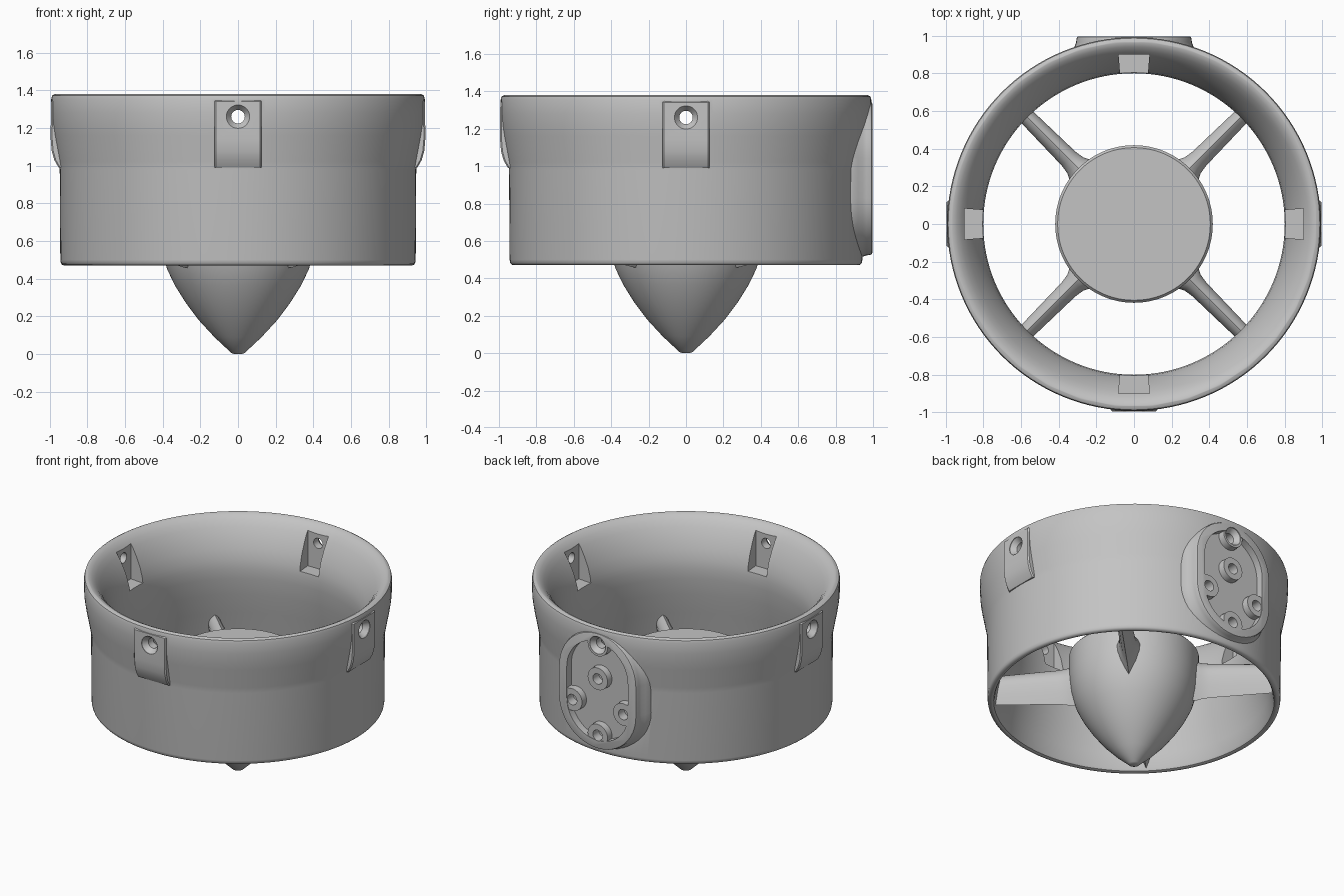
import bpy, bmesh
from math import sin, cos, pi, radians
from mathutils import Vector, Matrix

old = bpy.data.objects.get("Cube")
if old:
    bpy.data.objects.remove(old)

grey = bpy.data.materials.new("plain_grey")
grey.use_nodes = True
COLOUR = (0.55, 0.55, 0.55, 1)
grey.diffuse_color = COLOUR
grey.node_tree.nodes["Principled BSDF"].inputs["Base Color"].default_value = COLOUR
BACK = 180


def finish(name, bm):
    bmesh.ops.recalc_face_normals(bm, faces=bm.faces)
    mesh = bpy.data.meshes.new(name)
    bm.to_mesh(mesh)
    bm.free()
    mesh.materials.append(grey)
    obj = bpy.data.objects.new(name, mesh)
    bpy.context.collection.objects.link(obj)
    return obj


def loft(name, rings, angle=0):
    """Skin a stack of rings of (sideways, outward, up) points, turned about z."""
    turn = Matrix.Rotation(radians(angle), 3, "Z")
    bm = bmesh.new()
    loops = [[bm.verts.new(turn @ Vector((u, -d, z))) for u, d, z in ring] for ring in rings]
    for a, b in zip(loops, loops[1:]):
        for i in range(len(a)):
            j = (i + 1) % len(a)
            bm.faces.new((a[i], a[j], b[j], b[i]))
    bm.faces.new(loops[0])
    bm.faces.new(loops[-1])
    return finish(name, bm)


def lathe(name, profile, steps=128):
    """Turn a profile of (radius, height) points into a closed solid."""
    circle = [2 * pi * i / steps for i in range(steps)]
    return loft(name, [[(r * cos(a), r * sin(a), z) for a in circle] for r, z in profile])


def rod(name, z, ends, angle=0, u=0, steps=32):
    """Round bar through (radius, outward) ends."""
    circle = [2 * pi * i / steps for i in range(steps)]
    return loft(name, [[(u + r * cos(a), d, z + r * sin(a)) for a in circle]
                       for r, d in ends], angle)


def stadium(half_width, low, high, d, steps=24):
    """Upright ring with round ends."""
    pts = []
    for centre, start in ((high - half_width, 0), (low + half_width, pi)):
        for i in range(steps + 1):
            a = start + pi * i / steps
            pts.append((half_width * cos(a), d, centre + half_width * sin(a)))
    return pts


def combine(target, tool, operation):
    mod = target.modifiers.new(operation.lower(), "BOOLEAN")
    mod.operation = operation
    mod.solver = "EXACT"
    mod.object = tool
    bpy.context.view_layer.objects.active = target
    bpy.ops.object.modifier_apply(modifier=mod.name)
    bpy.data.objects.remove(tool)


def smooth(obj):
    bpy.ops.object.select_all(action="DESELECT")
    obj.select_set(True)
    bpy.context.view_layer.objects.active = obj
    bpy.ops.object.shade_smooth_by_angle(angle=radians(35))


# Duct outer body, flared towards the top
duct = lathe("duct", [
    (0.92, 0.47), (0.932, 0.473), (0.94, 0.482), (0.943, 0.5), (0.946, 0.98), (0.952, 1.02),
    (0.978, 1.16), (0.987, 1.22), (0.991, 1.28), (0.991, 1.355), (0.986, 1.372), (0.972, 1.38)])

# Screw pads on the front and both sides, with softened side edges
pad_side = [(0.86, 1.35), (0.98, 1.35), (0.993, 1.34), (0.994, 1.14), (0.989, 1.08),
            (0.975, 1.03), (0.952, 0.99), (0.86, 0.99)]
for angle in (0, 90, -90):
    pad = loft("pad", [[(u, d - drop, z) for d, z in pad_side] for u, drop in (
        (-0.125, 0.008), (-0.117, 0), (0.117, 0), (0.125, 0.008))], angle)
    combine(duct, pad, "UNION")

# Mounting plate on the back: soft skirt, rounded lip, sunk field
plate = loft("plate", [stadium(0.305 + g, 0.525 - g, 1.345 + g, d) for d, g in (
    (0.85, 0.045), (0.895, 0.035), (0.92, 0.022), (0.945, 0.009), (0.965, 0.002),
    (0.985, 0), (0.993, -0.004), (0.996, -0.012))], BACK)
combine(duct, plate, "UNION")
field = loft("field", [stadium(0.24, 0.585, 1.285, d) for d in (0.945, 1.1)], BACK)
combine(duct, field, "DIFFERENCE")

# Bolt bosses in the sunk field, the outer ones tied to the rim by a web
TOP_HOLE = 1.26
bolts = [(0, 1.02), (0, 0.62), (0.2, 0.82), (-0.2, 0.82)]
for u, z in bolts + [(0, TOP_HOLE)]:
    combine(duct, rod("boss", z, [(0.082, 0.9), (0.078, 0.992)], BACK, u), "UNION")
R = 0.075
for u0, u1, z0, z1 in ((-R, R, 0.56, 0.62), (-R, R, TOP_HOLE, 1.31),
                       (0.2, 0.27, 0.82 - R, 0.82 + R), (-0.27, -0.2, 0.82 - R, 0.82 + R)):
    web = loft("web", [[(u0, d, z0), (u1, d, z0), (u1, d, z1), (u0, d, z1)]
                       for d in (0.9, 0.9915)], BACK)
    combine(duct, web, "UNION")

# Bore: narrow throat, rounded mouth and outlet
bore = lathe("bore", [
    (0.915, 0.4), (0.915, 0.47), (0.903, 0.475), (0.895, 0.49), (0.878, 0.58), (0.848, 0.72),
    (0.82, 0.86), (0.803, 0.98), (0.80, 1.05), (0.806, 1.11), (0.825, 1.18), (0.855, 1.25),
    (0.888, 1.31), (0.915, 1.346), (0.94, 1.369), (0.963, 1.38), (0.963, 1.5)])
combine(duct, bore, "DIFFERENCE")

# Bolt holes in the plate
for u, z in bolts:
    combine(duct, rod("bolt_hole", z, [(0.037, 0.925), (0.037, 1.1)], BACK, u), "DIFFERENCE")

# Nut pockets inside the mouth, with countersunk screw holes through the wall
for angle in (0, 90, BACK, -90):
    pocket = loft("pocket", [[(-w, d, z), (w, d, z), (w, d, z + 0.4), (-w, d, z + 0.4)]
                             for w, d, z in ((0.066, 0.7, 1.08), (0.082, 0.9, 1.08))], angle)
    combine(duct, pocket, "DIFFERENCE")
    screw = rod("screw_hole", TOP_HOLE,
                [(0.036, 0.8), (0.036, 0.955), (0.062, 0.99), (0.062, 1.1)], angle)
    combine(duct, screw, "DIFFERENCE")
smooth(duct)

# Hub with pointed tail cone
hub = lathe("hub", [
    (0.02, 0), (0.035, 0.006), (0.125, 0.09), (0.208, 0.18), (0.279, 0.275), (0.335, 0.365),
    (0.376, 0.45), (0.402, 0.54), (0.415, 0.63), (0.418, 0.72), (0.418, 0.795), (0.405, 0.81)])
smooth(hub)
cap = lathe("hub_cap", [(0.375, 0.79), (0.375, 0.813)])
smooth(cap)

# Four struts: ridged upper edge, thin lower edge, wider at the hub
section = [(0, 0), (0.3, 0.3), (0.46, 0.55), (0.5, 0.7), (0.4, 0.84), (0.2, 0.95), (0, 1)]
outline = section + [(-u, z) for u, z in section[-2:0:-1]]
stations = [(0.33, 0.19, 0.455, 0.75), (0.41, 0.15, 0.46, 0.74), (0.44, 0.12, 0.468, 0.733),
            (0.49, 0.104, 0.474, 0.726), (0.57, 0.1, 0.477, 0.722), (0.91, 0.082, 0.49, 0.7)]
for i in range(4):
    strut = loft("strut_%d" % (i + 1),
                 [[(u * wide, d, low + z * (high - low)) for u, z in outline]
                  for d, wide, low, high in stations], 45 + 90 * i)
    smooth(strut)
